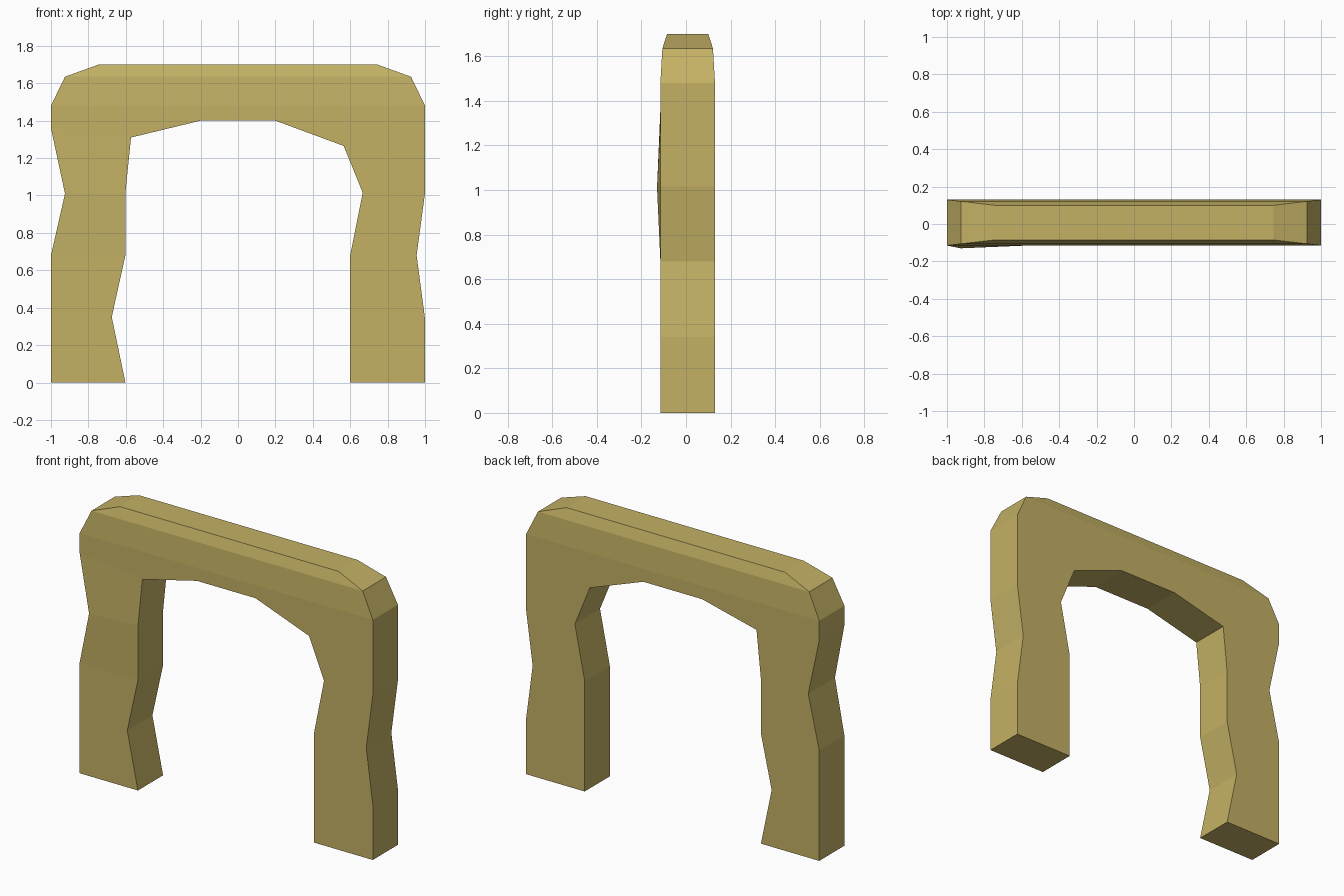
import bpy
import bmesh

if "Cube" in bpy.data.objects:
    bpy.data.objects.remove(bpy.data.objects["Cube"])

# Outline of the arch in x, z: up the left leg, over the top, down the right leg, back along the opening
OUTLINE = [
    (-1, 0), (-1, .34), (-1, .68), (-.925, 1.01), (-1, 1.36), (-1, 1.48),
    (-.925, 1.635), (-.745, 1.70), (.745, 1.70), (.925, 1.635), (1, 1.48),
    (1, 1.015), (.955, .68), (1, .34), (1, 0),
    (.6, 0), (.6, .34), (.6, .68), (.667, 1.015), (.565, 1.265),
    (.2, 1.40), (-.2, 1.40), (-.572, 1.31), (-.602, 1.015), (-.602, .68),
    (-.675, .35), (-.602, 0)]

# Flat panels of the front and back: left leg, lintel, top bevel, right leg
PANELS = [(i, i + 1, 25 - i, 26 - i) for i in range(4)]
PANELS += [(4, 5, 10, 11, 18, 19, 20, 21, 22), (5, 6, 9, 10), (6, 7, 8, 9)]
PANELS += [(i, i + 1, 28 - i, 29 - i) for i in (11, 12, 13)]

CENTRE_Y = 0.0075


def half_depth(z):
    # The stone thins towards its top
    return .0925 if z > 1.68 else .1135 if z > 1.6 else .1225


bm = bmesh.new()
front = [bm.verts.new((x, CENTRE_Y - half_depth(z), z)) for x, z in OUTLINE]
back = [bm.verts.new((x, CENTRE_Y + half_depth(z), z)) for x, z in OUTLINE]
front[3].co.y = -.13  # small bulge on the left leg

for p in PANELS:
    bm.faces.new([front[i] for i in p])
    bm.faces.new([back[i] for i in reversed(p)])

# Rim joining front to back
n = len(OUTLINE)
for i in range(n):
    j = (i + 1) % n
    bm.faces.new((front[i], back[i], back[j], front[j]))
bmesh.ops.recalc_face_normals(bm, faces=bm.faces[:])

mesh = bpy.data.meshes.new("stone_arch")
bm.to_mesh(mesh)
bm.free()
arch = bpy.data.objects.new("stone_arch", mesh)
bpy.context.collection.objects.link(arch)

# Sandstone colour
mat = bpy.data.materials.new("sandstone")
mat.diffuse_color = (.55, .44, .13, 1)
mat.use_nodes = True
mat.node_tree.nodes["Principled BSDF"].inputs["Base Color"].default_value = mat.diffuse_color
mesh.materials.append(mat)
